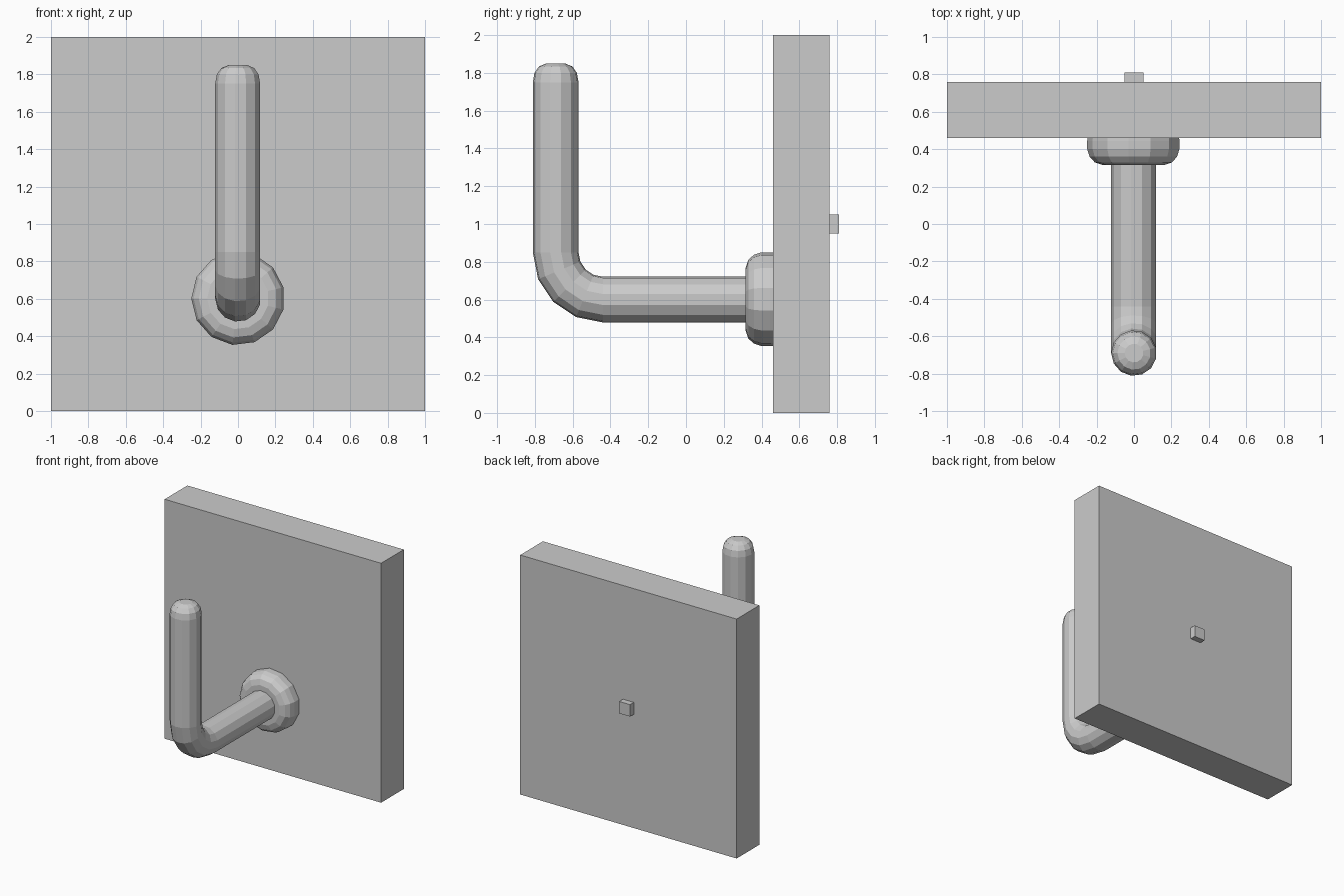
import bpy, bmesh, math
from mathutils import Vector

if "Cube" in bpy.data.objects:
    bpy.data.objects.remove(bpy.data.objects["Cube"])

SIDES = 13


def finish(name, bm):
    bmesh.ops.recalc_face_normals(bm, faces=bm.faces)
    mesh = bpy.data.meshes.new(name)
    bm.to_mesh(mesh)
    bm.free()
    obj = bpy.data.objects.new(name, mesh)
    bpy.context.collection.objects.link(obj)
    return obj


def box(name, lo, hi):
    bm = bmesh.new()
    bmesh.ops.create_cube(bm, size=1)
    for v in bm.verts:
        v.co = Vector([l + (c + 0.5) * (h - l) for c, l, h in zip(v.co, lo, hi)])
    return finish(name, bm)


def sweep(name, stations):
    """Skin rings along a path in the YZ plane: (y, z, heading angle, radius)."""
    bm = bmesh.new()
    rings = []
    for y, z, heading, r in stations:
        normal = Vector((0, math.sin(heading), math.cos(heading)))
        ring = []
        for i in range(SIDES):
            a = 2 * math.pi * i / SIDES
            ring.append(bm.verts.new(Vector((-r * math.cos(a), y, z)) + normal * r * math.sin(a)))
        rings.append(ring)
    for a, b in zip(rings, rings[1:]):
        for i in range(SIDES):
            j = (i + 1) % SIDES
            bm.faces.new((a[i], a[j], b[j], b[i]))
    bm.faces.new(rings[0])
    bm.faces.new(rings[-1])
    return finish(name, bm)


# Wall plate and the small peg on its back
box("wall_plate", (-1, 0.46, 0), (1, 0.76, 2))
box("back_peg", (-0.05, 0.76, 0.95), (0.05, 0.81, 1.05))

# Rounded flange where the hook meets the plate
flange = [(0.47, 0.248), (0.445, 0.25), (0.40, 0.25), (0.36, 0.237),
          (0.33, 0.21), (0.315, 0.165), (0.315, 0.11)]
sweep("flange", [(y, 0.602, 0, r) for y, r in flange])

# Hook rod: straight arm, quarter bend, upright with rounded tip
R, BEND = 0.122, 0.25
rod = [(0.34, 0.60, 0, R)]
for k in range(5):
    t = math.pi / 2 * k / 4
    rod.append((-0.44 - BEND * math.sin(t), 0.85 - BEND * math.cos(t), t, R))
tip = [(1.75, R), (1.80, 0.113), (1.834, 0.089), (1.85, 0.05)]
rod += [(-0.69, z, math.pi / 2, r) for z, r in tip]
sweep("hook_rod", rod)
